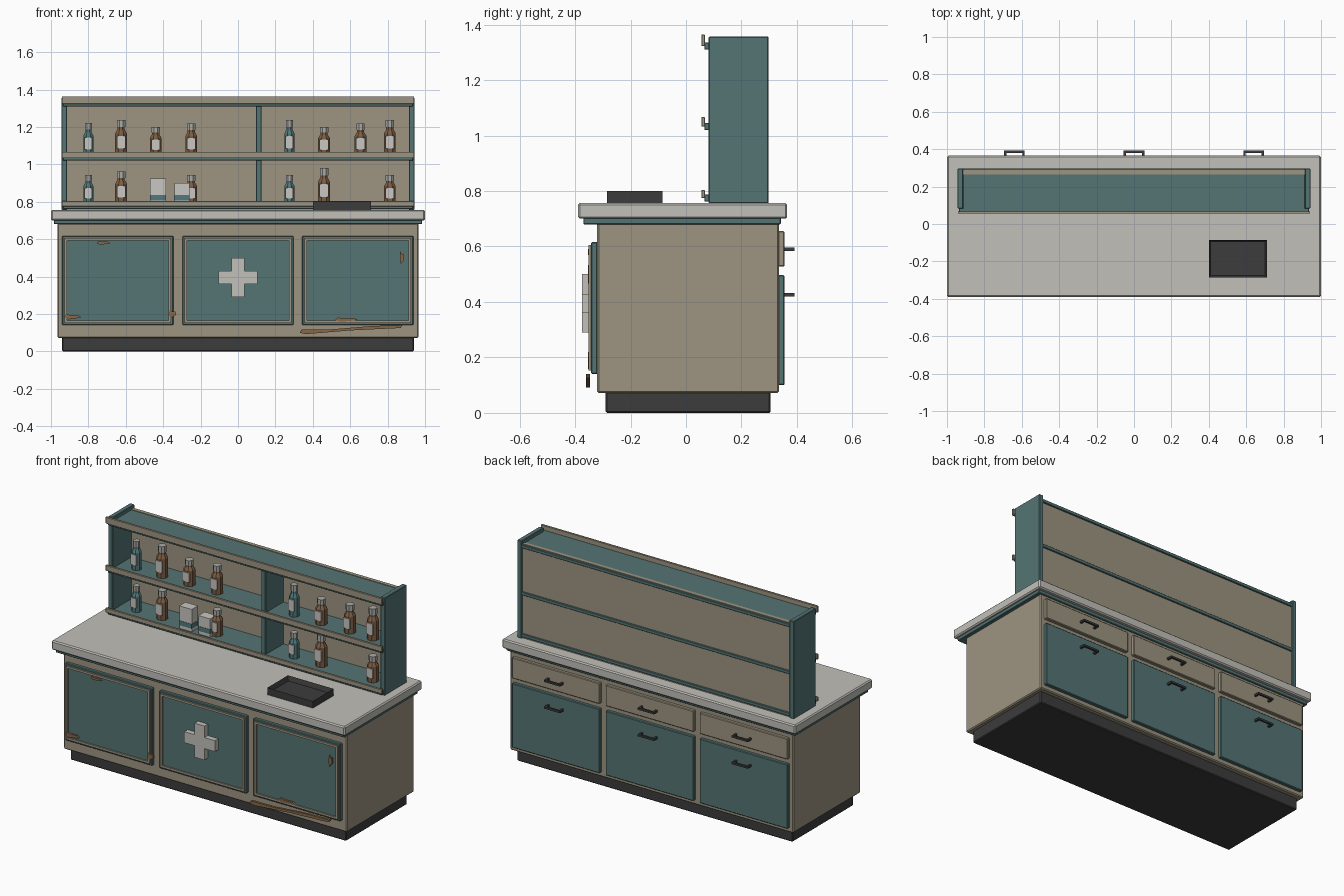
import bpy, bmesh, math

cube = bpy.data.objects.get("Cube")
if cube:
    bpy.data.objects.remove(cube, do_unlink=True)


def material(name, r, g, b):
    m = bpy.data.materials.new(name)
    m.use_nodes = True
    m.diffuse_color = (r, g, b, 1)
    m.node_tree.nodes["Principled BSDF"].inputs["Base Color"].default_value = (r, g, b, 1)
    return m


TEAL = material("teal paint", .09, .175, .175)
BEIGE = material("beige paint", .34, .30, .22)
STONE = material("pale worktop", .54, .53, .49)
DARK = material("dark metal", .045, .045, .045)
RUST = material("rust", .24, .135, .065)
AMBER = material("amber glass", .20, .11, .055)
BLUE = material("teal glass", .085, .19, .20)
LABEL = material("label paper", .58, .57, .54)
CAP = material("grey cap", .40, .40, .38)


def finish(name, bm, mats, bevel=0):
    bmesh.ops.recalc_face_normals(bm, faces=bm.faces)
    mesh = bpy.data.meshes.new(name)
    bm.to_mesh(mesh)
    bm.free()
    for m in mats:
        mesh.materials.append(m)
    ob = bpy.data.objects.new(name, mesh)
    bpy.context.collection.objects.link(ob)
    if bevel:
        mod = ob.modifiers.new("edge bevel", "BEVEL")
        mod.width = bevel
        mod.segments = 1
    return ob


def add_box(bm, x, y, z):
    verts = bmesh.ops.create_cube(bm, size=1)["verts"]
    for v in verts:
        for i, (lo, hi) in enumerate((x, y, z)):
            v.co[i] = lo if v.co[i] < 0 else hi


def box(name, x, y, z, mat, bevel=0.003):
    bm = bmesh.new()
    add_box(bm, x, y, z)
    return finish(name, bm, [mat], bevel)


def plate(name, points, y0, y1, mat):
    """Extrude an outline in the XZ plane along y."""
    bm = bmesh.new()
    face = bm.faces.new([bm.verts.new((x, y0, z)) for x, z in points])
    new = bmesh.ops.extrude_face_region(bm, geom=[face])["geom"]
    bmesh.ops.translate(bm, vec=(0, y1 - y0, 0),
                        verts=[g for g in new if isinstance(g, bmesh.types.BMVert)])
    return finish(name, bm, [mat])


# Counter carcass
box("plinth", (-.94, .94), (-.29, .305), (0, .08), DARK, .005)
box("cabinet_body", (-.965, .965), (-.32, .335), (.072, .685), BEIGE, .006)
box("under_counter_trim", (-.985, .985), (-.37, .342), (.68, .703), TEAL)
box("worktop", (-1, 1), (-.39, .365), (.70, .757), STONE, .007)

# Front panels with raised beading
for i, cx in enumerate((-.643, 0, .64)):
    x0, x1, z0, z1 = cx - .297, cx + .297, .14, .617
    box(f"front_panel_{i}", (x0, x1), (-.342, -.318), (z0, z1), TEAL, .004)
    bm = bmesh.new()
    a, b, t = .012, .025, (-.351, -.34)
    for z in ((z0 + a, z0 + b), (z1 - b, z1 - a)):
        add_box(bm, (x0 + a, x1 - a), t, z)
    for x in ((x0 + a, x0 + b), (x1 - b, x1 - a)):
        add_box(bm, x, t, (z0 + b, z1 - b))
    finish(f"panel_beading_{i}", bm, [BEIGE])

# Raised cross on the middle panel
L, W = .105, .034
quarter = [(W, L), (W, W), (L, W)]
cross = []
for k in range(4):
    c, s = round(math.cos(k * math.pi / 2)), round(math.sin(k * math.pi / 2))
    cross += [(x * c + z * s, .395 - x * s + z * c) for x, z in quarter]
plate("cross", cross, -.375, -.34, STONE)

# Worn rust patches: centre, half sizes
for i, (x, z, w, h) in enumerate(((-.72, .58, .035, .01), (-.885, .185, .045, .014),
                                  (-.35, .20, .02, .02), (.58, .17, .06, .011),
                                  (.877, .50, .012, .033))):
    pts = [(-1, -.3), (-.5, -1), (.4, -.6), (1, -.2), (.7, .7), (-.1, .6), (-.8, 1)]
    plate(f"rust_patch_{i}", [(x + p * w, z + q * h) for p, q in pts], -.354, -.34, RUST)
plate("rust_streak", [(.33, .10), (.36, .092), (.60, .112), (.87, .125), (.88, .14),
                      (.72, .136), (.50, .118), (.34, .116)], -.36, -.346, RUST)


def handle(name, cx, z):
    bm = bmesh.new()
    add_box(bm, (cx - .055, cx + .055), (.38, .392), (z - .006, z + .006))
    for s in (-1, 1):
        x = cx + s * .049
        add_box(bm, (x - .006, x + .006), (.35, .381), (z - .006, z + .006))
    finish(name, bm, [DARK])


# Drawers and doors at the back
for i, cx in enumerate((-.64, 0, .64)):
    x = (cx - .3, cx + .3)
    box(f"drawer_{i}", x, (.33, .355), (.527, .656), BEIGE, .004)
    box(f"back_door_{i}", x, (.33, .355), (.10, .497), TEAL, .004)
    handle(f"drawer_handle_{i}", cx, .59)
    handle(f"door_handle_{i}", cx, .426)

# Shelf unit
for s, side in ((1, "left"), (-1, "right")):
    box(f"shelf_side_{side}", sorted((s * .913, s * .943)), (.082, .297), (.755, 1.357), TEAL)
box("shelf_divider", (.095, .125), (.09, .267), (.77, 1.32), TEAL)
box("shelf_back", (-.914, .914), (.265, .288), (.757, 1.338), BEIGE, 0)
for name, z, lip in (("bottom", .762, .803), ("middle", 1.02, 1.067), ("top", 1.31, 1.364)):
    box(f"{name}_board", (-.914, .914), (.068, .266), (z, z + .025), TEAL, .002)
    box(f"{name}_board_nose", (-.935, .935), (.066, .084), (z, z + .025), TEAL, .002)
    box(f"{name}_lip", (-.942, .942), (.055, .068), (z + .013, lip), BEIGE, .002)
    box(f"{name}_back_rail", (-.914, .914), (.286, .297), (z + .004, z + .024), TEAL, .002)


def bottle(name, x, base, top, r, glass):
    """Eight-sided turned bottle with a cap and a paper label."""
    h, y, n = top - base, .155, 8
    rings = [(0, r), (.62 * h, r), (.74 * h, r * .62), (.80 * h, r * .62),
             (.80 * h, r * .72), (h, r * .72)]
    bm = bmesh.new()
    loops = []
    for z, q in rings:
        angles = [math.tau * (k + .5) / n for k in range(n)]
        loops.append([bm.verts.new((x + q * math.cos(a), y + q * math.sin(a), base + z))
                      for a in angles])
    for j, (lo, hi) in enumerate(zip(loops, loops[1:])):
        for k in range(n):
            m = (k + 1) % n
            bm.faces.new((lo[k], lo[m], hi[m], hi[k])).material_index = int(j > 2)
    bm.faces.new(loops[0])
    bm.faces.new(loops[-1]).material_index = 1
    finish(name, bm, [glass, CAP])
    box(name + "_label", (x - r * .68, x + r * .68), (y - r - .003, y - r * .85),
        (base + .20 * h, base + .56 * h), LABEL, 0)


UP, LOW = 1.045, .787
stock = [(-.80, UP, 1.22, BLUE), (-.625, UP, 1.237, AMBER), (-.44, UP, 1.20, AMBER),
         (-.25, UP, 1.217, AMBER), (.275, UP, 1.237, BLUE), (.46, UP, 1.20, AMBER),
         (.655, UP, 1.217, AMBER), (.812, UP, 1.237, AMBER),
         (-.80, LOW, .943, BLUE), (-.625, LOW, .962, AMBER), (-.25, LOW, .943, AMBER),
         (.275, LOW, .943, BLUE), (.46, LOW, .98, AMBER), (.812, LOW, .943, AMBER)]
for i, (x, base, top, glass) in enumerate(stock):
    bottle(f"bottle_{i}", x, base, top, .029 if glass is BLUE else .034, glass)

# Cartons with a coloured band
for i, (x0, x1, top) in enumerate(((-.47, -.385, .925), (-.34, -.26, .90))):
    box(f"carton_{i}", (x0, x1), (.10, .16), (LOW, top), LABEL, 0)
    box(f"carton_band_{i}", (x0 - .001, x1 + .001), (.098, .161), (.807, .835), BLUE, 0)

# Instrument tray: rim inset, then floor pushed down
bm = bmesh.new()
add_box(bm, (.40, .71), (-.285, -.085), (.757, .80))
bm.normal_update()
lid = max(bm.faces, key=lambda f: f.calc_center_median().z)
bmesh.ops.inset_region(bm, faces=[lid], thickness=.014)
bmesh.ops.translate(bm, vec=(0, 0, -.028), verts=lid.verts)
finish("tray", bm, [DARK])
